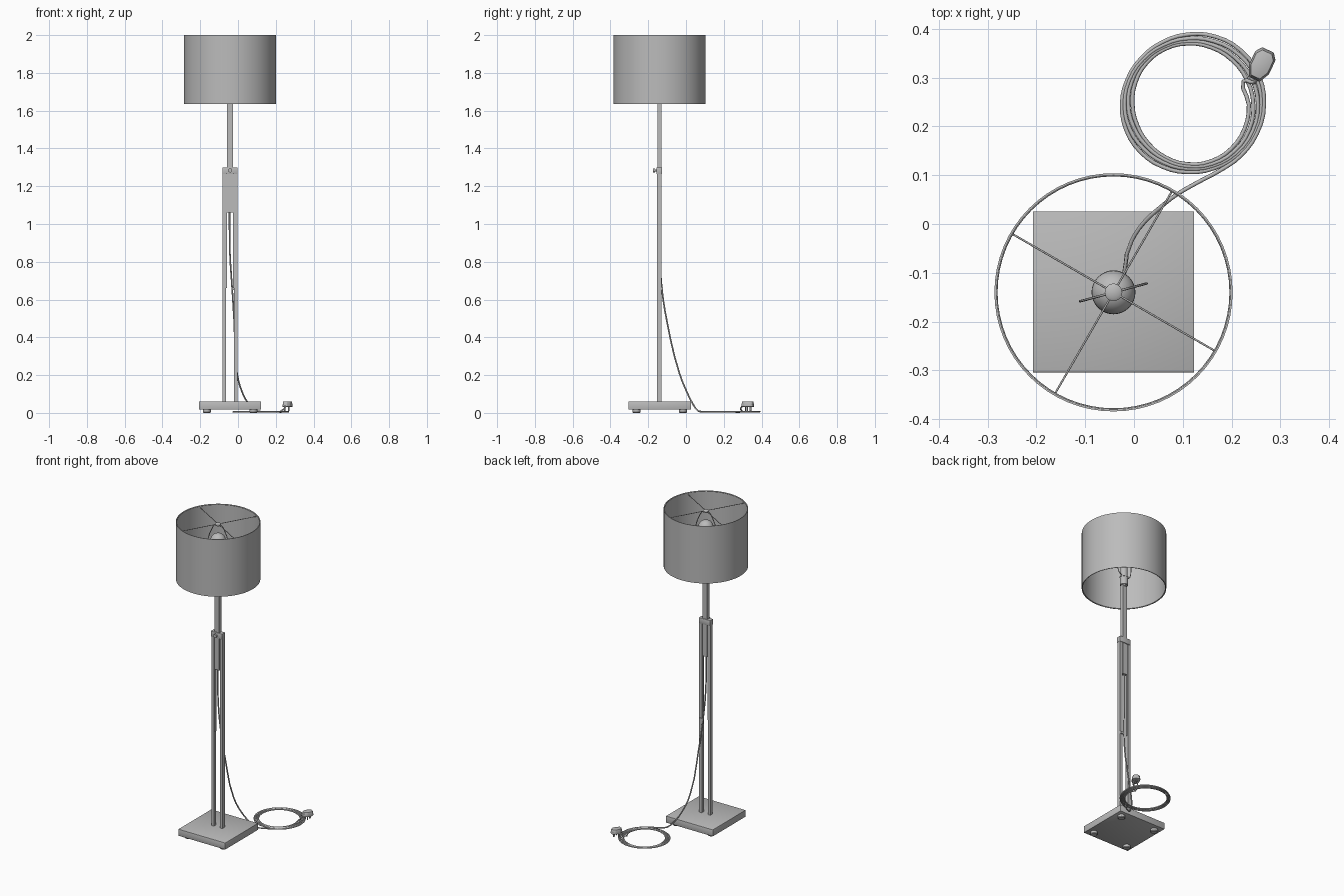
import bpy, bmesh, math
from mathutils import Vector, Matrix

cube = bpy.data.objects.get("Cube")
if cube:
    bpy.data.objects.remove(cube, do_unlink=True)

AX, AY = -0.042, -0.14      # lamp axis

grey = bpy.data.materials.new("plain grey")
grey.use_nodes = True
GREY = (0.5, 0.5, 0.5, 1)
grey.diffuse_color = GREY
grey.node_tree.nodes["Principled BSDF"].inputs["Base Color"].default_value = GREY


def finish(name, bm, smooth=False):
    mesh = bpy.data.meshes.new(name)
    bmesh.ops.recalc_face_normals(bm, faces=bm.faces)
    bm.to_mesh(mesh)
    bm.free()
    ob = bpy.data.objects.new(name, mesh)
    bpy.context.collection.objects.link(ob)
    mesh.materials.append(grey)
    if smooth:
        bpy.ops.object.select_all(action='DESELECT')
        ob.select_set(True)
        bpy.context.view_layer.objects.active = ob
        bpy.ops.object.shade_smooth_by_angle(angle=math.radians(35))
    return ob


def box(name, x, y, z, bevel=0.0):
    """Box from (min, max) pairs."""
    bm = bmesh.new()
    bmesh.ops.create_cube(bm, size=1)
    for v in bm.verts:
        v.co = [lo + (c + 0.5) * (hi - lo) for c, (lo, hi) in zip(v.co, (x, y, z))]
    if bevel:
        bmesh.ops.bevel(bm, geom=bm.edges[:], offset=bevel, segments=2, affect='EDGES', profile=0.5)
    return finish(name, bm, bevel > 0)


def lathe(name, profile, centre, axis='Z', steps=32, closed=False):
    """Spin (radius, height) points round an upright or front-to-back axis."""
    bm = bmesh.new()
    verts = [bm.verts.new((r, 0, h)) for r, h in profile]
    edges = [bm.edges.new(p) for p in zip(verts, verts[1:])]
    if closed:
        edges.append(bm.edges.new((verts[-1], verts[0])))
    bmesh.ops.spin(bm, geom=verts + edges, cent=(0, 0, 0), axis=(0, 0, 1),
                   angle=math.tau, steps=steps, use_duplicate=False)
    bmesh.ops.remove_doubles(bm, verts=bm.verts, dist=0.00005)
    turn = Matrix.Rotation(math.pi / 2, 4, 'X') if axis == 'Y' else Matrix()
    bm.transform(Matrix.Translation(centre) @ turn)
    return finish(name, bm, True)


def tube(name, points, radius, res=3):
    """Round tube through the points."""
    cu = bpy.data.curves.new(name, 'CURVE')
    cu.dimensions = '3D'
    cu.bevel_depth, cu.bevel_resolution, cu.resolution_u = radius, 2, res
    cu.use_fill_caps = True
    sp = cu.splines.new('BEZIER')
    sp.bezier_points.add(len(points) - 1)
    for bp, p in zip(sp.bezier_points, points):
        bp.co = p
        bp.handle_left_type = bp.handle_right_type = 'AUTO'
    cu.materials.append(grey)
    ob = bpy.data.objects.new(name, cu)
    bpy.context.collection.objects.link(ob)
    bpy.ops.object.select_all(action='DESELECT')
    ob.select_set(True)
    bpy.context.view_layer.objects.active = ob
    bpy.ops.object.convert(target='MESH')
    bpy.ops.object.shade_smooth_by_angle(angle=math.radians(50))
    return ob


def around(x0, x1):
    return (AX + x0, AX + x1)


# Base plate and four round feet
box("base_plate", around(-0.165, 0.165), (-0.304, 0.026), (0.018, 0.06), 0.001)
for i, fx in enumerate((-0.123, 0.123)):
    for j, fy in enumerate((-0.123, 0.123)):
        lathe(f"foot_{i}{j}", [(0, 0), (0.018, 0), (0.021, 0.004), (0.021, 0.019), (0, 0.019)],
              (AX + fx, AY + 0.001 + fy, 0), steps=20)

# Twin legs with inner guide strips
for side, s in (("left", 1), ("right", -1)):
    box(f"{side}_leg", around(*sorted((s * 0.021, s * 0.039))), (-0.153, -0.129), (0.058, 1.27))
    box(f"{side}_guide_strip", around(*sorted((s * 0.0165, s * 0.0215))), (-0.147, -0.135), (0.66, 1.27))
box("cord_clip", around(0.012, 0.038), (-0.131, -0.123), (0.65, 0.664))

# Sliding post, collar and clamp knob
box("sliding_post", around(-0.016, 0.016), (-0.152, -0.13), (1.06, 1.65))
box("collar", around(-0.04, 0.04), (-0.157, -0.126), (1.264, 1.3), 0.002)
lathe("clamp_knob", [(0, 0), (0.005, 0), (0.005, 0.008), (0.011, 0.008), (0.011, 0.018), (0, 0.018)],
      (AX, -0.156, 1.284), 'Y', 20)

# Bulb socket and bulb
lathe("socket", [(0, 0), (0.017, 0), (0.017, 0.008), (0.023, 0.01), (0.023, 0.06), (0.025, 0.06),
                 (0.025, 0.066), (0.021, 0.068), (0.021, 0.13), (0, 0.13)], (AX, AY, 1.645))
bulb = [(0, 0), (0.016, 0), (0.018, 0.03), (0.027, 0.055)]
bulb += [(0.045 * math.cos(a), 0.105 + 0.045 * math.sin(a))
         for a in (math.radians(d) for d in range(-40, 90, 13))] + [(0, 0.15)]
lathe("bulb", bulb, (AX, AY, 1.775))

# Harp that holds the shade, with its cap
half = [(0.02, 1.71), (0.055, 1.73), (0.07, 1.8), (0.064, 1.87), (0.04, 1.945), (0.016, 1.98)]
outline = [(-r, z) for r, z in half] + [(r, z) for r, z in reversed(half)]
ca, sa = math.cos(math.radians(15)), math.sin(math.radians(15))
tube("harp", [(AX + r * ca, AY + r * sa, z) for r, z in outline], 0.0025, 5)
lathe("harp_cap", [(0, 0), (0.018, 0), (0.018, 0.008), (0.012, 0.012), (0, 0.012)], (AX, AY, 1.978), steps=24)

# Drum shade with rim wires and four spokes
R = 0.244
lathe("shade", [(R, 1.635), (R, 2), (R - 0.003, 2), (R - 0.003, 1.635)], (AX, AY, 0), steps=64, closed=True)
for name, z in (("top_rim", 1.9965), ("bottom_rim", 1.6385)):
    ring = [(R - 0.0035 + 0.003 * math.cos(k * math.tau / 8), z + 0.003 * math.sin(k * math.tau / 8))
            for k in range(8)]
    lathe(name, ring, (AX, AY, 0), steps=64, closed=True)
for k in range(4):
    a = math.radians(60 + 90 * k)
    tube(f"spoke_{k}", [(AX + r * math.cos(a), AY + r * math.sin(a), 1.985) for r in (0.01, R - 0.003)], 0.002, 1)

# Power cord: hangs from the post, runs over the floor and coils up
cord = [(-0.045, -0.14, 1.065), (-0.043, -0.138, 0.85), (-0.031, -0.128, 0.66), (-0.02, -0.1, 0.48),
        (-0.005, -0.035, 0.21), (0.022, 0.005, 0.11), (0.055, 0.035, 0.05), (0.09, 0.062, 0.012),
        (0.13, 0.085, 0.007), (0.18, 0.112, 0.006)]
PER_LAP, LAPS = 16, 4
total = PER_LAP * LAPS + 3
for k in range(total + 1):
    a = -math.pi / 4 + k * math.tau / PER_LAP
    lap = k / PER_LAP
    r = (0.147 + 0.01 * math.cos(a) + 0.003 * math.sin(2 * a + lap)) * (1 - 0.046 * lap)
    cord.append((0.11 + r * math.cos(a), 0.245 + r * math.sin(a), 0.006 + 0.001 * math.sin(lap * 5)))
cord += [(0.246, 0.29, 0.025), (0.252, 0.308, 0.045)]
tube("power_cord", cord, 0.0042)

# Plug: tapered body with three pins pointing down
turn = Matrix.Translation((0.261, 0.327, 0)) @ Matrix.Rotation(math.radians(-25), 4, 'Z')
bm = bmesh.new()
plan = [(-0.012, -0.034), (0.012, -0.034), (0.023, -0.012), (0.023, 0.02), (0.013, 0.033),
        (-0.013, 0.033), (-0.023, 0.02), (-0.023, -0.012)]
face = bm.faces.new([bm.verts.new((x, y, 0.032)) for x, y in plan])
up = bmesh.ops.extrude_face_region(bm, geom=[face])["geom"]
for v in up:
    if isinstance(v, bmesh.types.BMVert):
        v.co = Vector((v.co.x * 0.85, v.co.y * 0.85, 0.06))
bmesh.ops.bevel(bm, geom=bm.edges[:], offset=0.002, segments=2, affect='EDGES', profile=0.5)
bm.transform(turn)
finish("plug_body", bm, True)
for i, (px, py, w, d) in enumerate(((0, 0.016, 0.004, 0.009), (-0.012, -0.008, 0.007, 0.004),
                                    (0.012, -0.008, 0.007, 0.004))):
    pin = box(f"plug_pin_{i}", (px - w / 2, px + w / 2), (py - d / 2, py + d / 2), (0.01, 0.034))
    pin.data.transform(turn)
